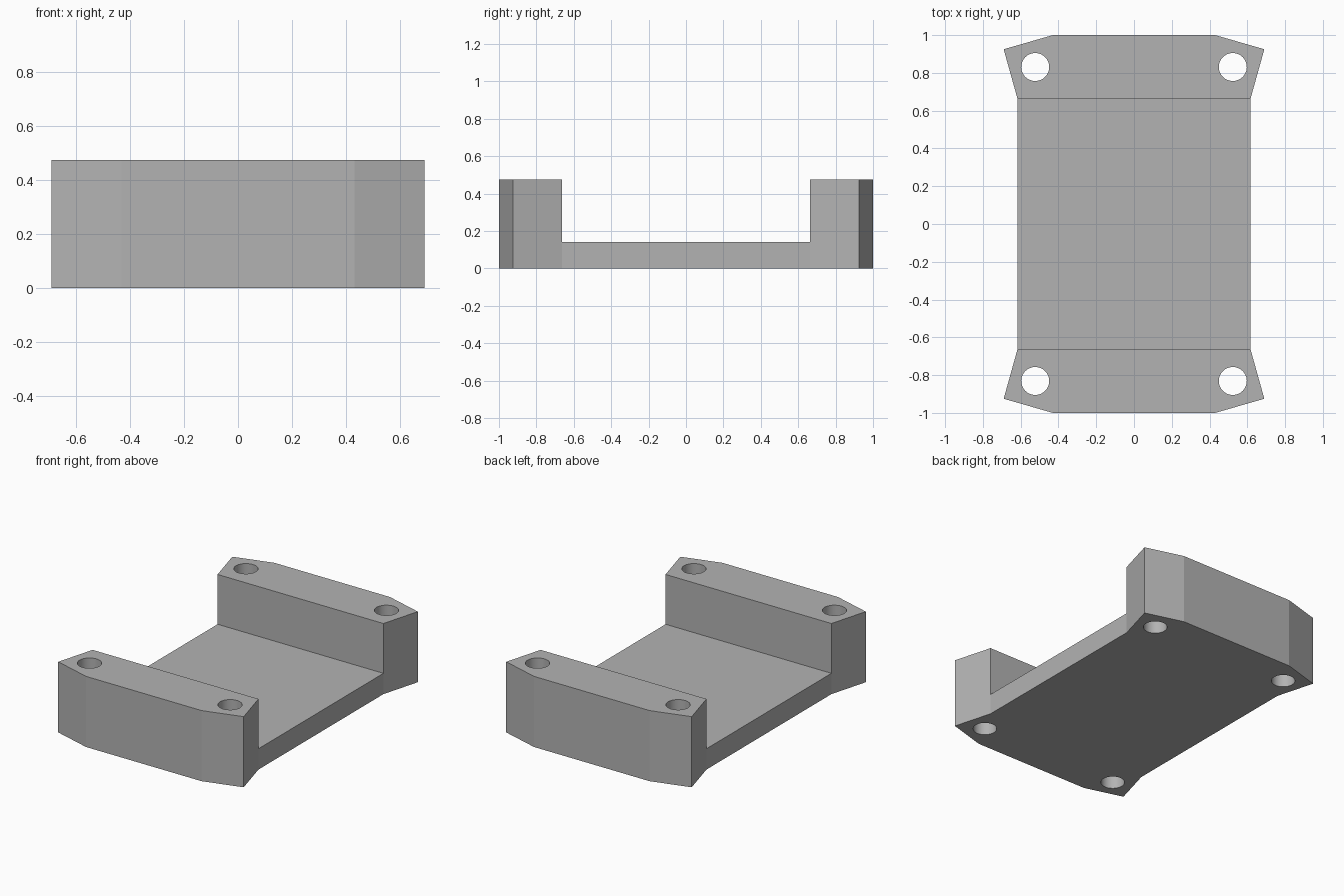
import bpy
import bmesh
import math

cube = bpy.data.objects.get("Cube")
if cube:
    bpy.data.objects.remove(cube, do_unlink=True)

HEIGHT = 0.475
FLOOR = 0.14
WALL_Y = 0.664
QUARTER = [(0.617, WALL_Y), (0.69, 0.925), (0.43, 1.0)]

grey = bpy.data.materials.new("plain grey")
grey.use_nodes = True
COLOUR = (0.45, 0.45, 0.45, 1)
grey.diffuse_color = COLOUR
grey.node_tree.nodes["Principled BSDF"].inputs["Base Color"].default_value = COLOUR


def make_object(name, bm):
    mesh = bpy.data.meshes.new(name)
    bmesh.ops.recalc_face_normals(bm, faces=bm.faces)
    bm.to_mesh(mesh)
    bm.free()
    mesh.materials.append(grey)
    obj = bpy.data.objects.new(name, mesh)
    bpy.context.collection.objects.link(obj)
    return obj


def prism(name, outline, bottom, top):
    bm = bmesh.new()
    face = bm.faces.new([bm.verts.new((x, y, bottom)) for x, y in outline])
    side = bmesh.ops.extrude_face_region(bm, geom=[face])
    verts = [v for v in side["geom"] if isinstance(v, bmesh.types.BMVert)]
    bmesh.ops.translate(bm, verts=verts, vec=(0, 0, top - bottom))
    return make_object(name, bm)


# Flared bracket outline, mirrored from one quarter
half = QUARTER + [(-x, y) for x, y in reversed(QUARTER)]
outline = half + [(-x, -y) for x, y in half]
bracket = prism("bracket", outline, 0, HEIGHT)

# Channel between the raised ends
channel = [(-1, -WALL_Y), (1, -WALL_Y), (1, WALL_Y), (-1, WALL_Y)]
cutters = [prism("channel_cutter", channel, FLOOR, 1)]

# Four vertical screw holes
for sx in (-1, 1):
    for sy in (-1, 1):
        circle = [(sx * 0.523 + 0.074 * math.cos(a), sy * 0.831 + 0.074 * math.sin(a))
                  for a in (i * math.tau / 48 for i in range(48))]
        cutters.append(prism("hole_cutter", circle, -0.5, 1))

bpy.ops.object.select_all(action="DESELECT")
bpy.context.view_layer.objects.active = bracket
bracket.select_set(True)
for cutter in cutters:
    cutter.hide_render = True
    mod = bracket.modifiers.new("cut", "BOOLEAN")
    mod.operation = "DIFFERENCE"
    mod.solver = "EXACT"
    mod.object = cutter
    bpy.ops.object.modifier_apply(modifier=mod.name)
    bpy.data.objects.remove(cutter, do_unlink=True)

# Round hole walls, crisp outer edges
bpy.ops.object.shade_smooth_by_angle(angle=math.radians(12))
